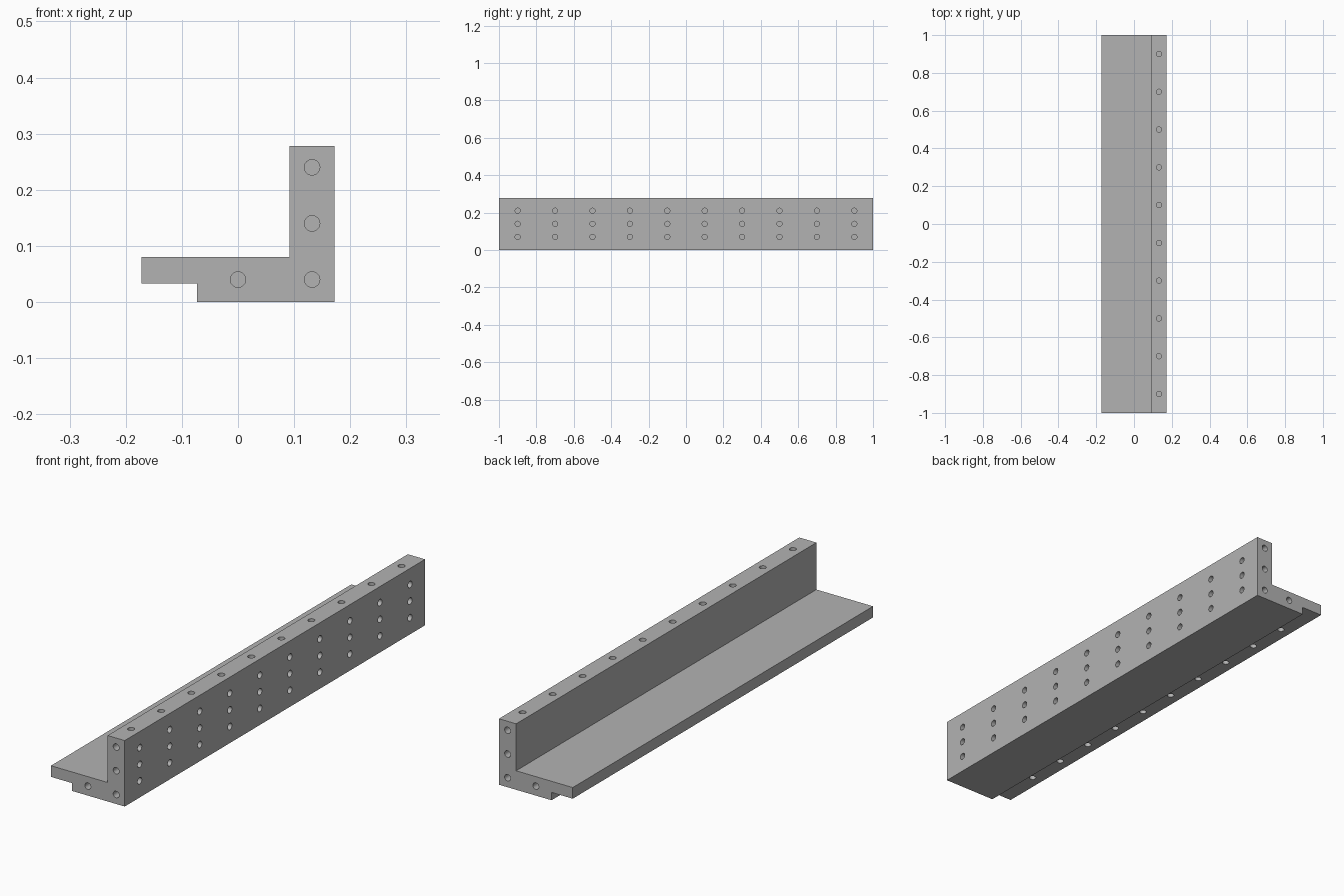
import bpy, bmesh
from mathutils import Matrix, Vector

if "Cube" in bpy.data.objects:
    bpy.data.objects.remove(bpy.data.objects["Cube"])

grey = bpy.data.materials.new("plain_grey")
grey.diffuse_color = (0.45, 0.45, 0.45, 1)
grey.use_nodes = True
grey.node_tree.nodes["Principled BSDF"].inputs["Base Color"].default_value = grey.diffuse_color


def make_object(name, bm):
    mesh = bpy.data.meshes.new(name)
    bmesh.ops.recalc_face_normals(bm, faces=bm.faces)
    bm.to_mesh(mesh)
    bm.free()
    mesh.materials.append(grey)
    obj = bpy.data.objects.new(name, mesh)
    bpy.context.collection.objects.link(obj)
    return obj


# Stepped L-section rail, extruded along y
X0, X1, STEP, WALL, TOP = -0.172, 0.172, -0.073, 0.092, 0.278
profile = [(STEP, 0), (X1, 0), (X1, TOP), (WALL, TOP), (WALL, 0.08),
           (X0, 0.08), (X0, 0.033), (STEP, 0.033)]
bm = bmesh.new()
face = bm.faces.new([bm.verts.new((x, -1, z)) for x, z in profile])
ext = bmesh.ops.extrude_face_region(bm, geom=[face])
bmesh.ops.translate(bm, vec=(0, 2, 0),
                    verts=[v for v in ext["geom"] if isinstance(v, bmesh.types.BMVert)])
rail = make_object("angle_rail", bm)

# Blind drill holes, gathered into one cutter
cut = bmesh.new()


def drill(point, inward, depth, radius=0.0138):
    d = Vector(inward)
    over = 0.01
    centre = Vector(point) + d * (depth - over) / 2
    turn = d.to_track_quat('Z', 'Y').to_matrix().to_4x4()
    bmesh.ops.create_cone(cut, cap_ends=True, segments=32, radius1=radius, radius2=radius,
                          depth=depth + over, matrix=Matrix.Translation(centre) @ turn)


for i in range(10):
    y = -0.9 + 0.2 * i
    drill((0.132, y, TOP), (0, 0, -1), 0.04)            # top edge
    for z in (0.07, 0.14, 0.21):                        # outer wall
        drill((X1, y, z), (-1, 0, 0), 0.04)
    drill((-0.123, -0.8 + 1.6 * i / 9, 0.033), (0, 0, 1), 0.03)  # under the ledge
for s in (-1, 1):                                       # both ends
    for x, z in ((0, 0.04), (0.132, 0.04), (0.132, 0.14), (0.132, 0.24)):
        drill((x, s, z), (0, -s, 0), 0.04)
cutter = make_object("hole_cutter", cut)
cutter.hide_render = True

# Cut the holes and remove the cutter
mod = rail.modifiers.new("holes", 'BOOLEAN')
mod.operation = 'DIFFERENCE'
mod.solver = 'EXACT'
mod.object = cutter
bpy.context.view_layer.objects.active = rail
rail.select_set(True)
bpy.ops.object.modifier_apply(modifier=mod.name)
bpy.data.objects.remove(cutter)
rail.select_set(True)
bpy.ops.object.shade_smooth_by_angle()
